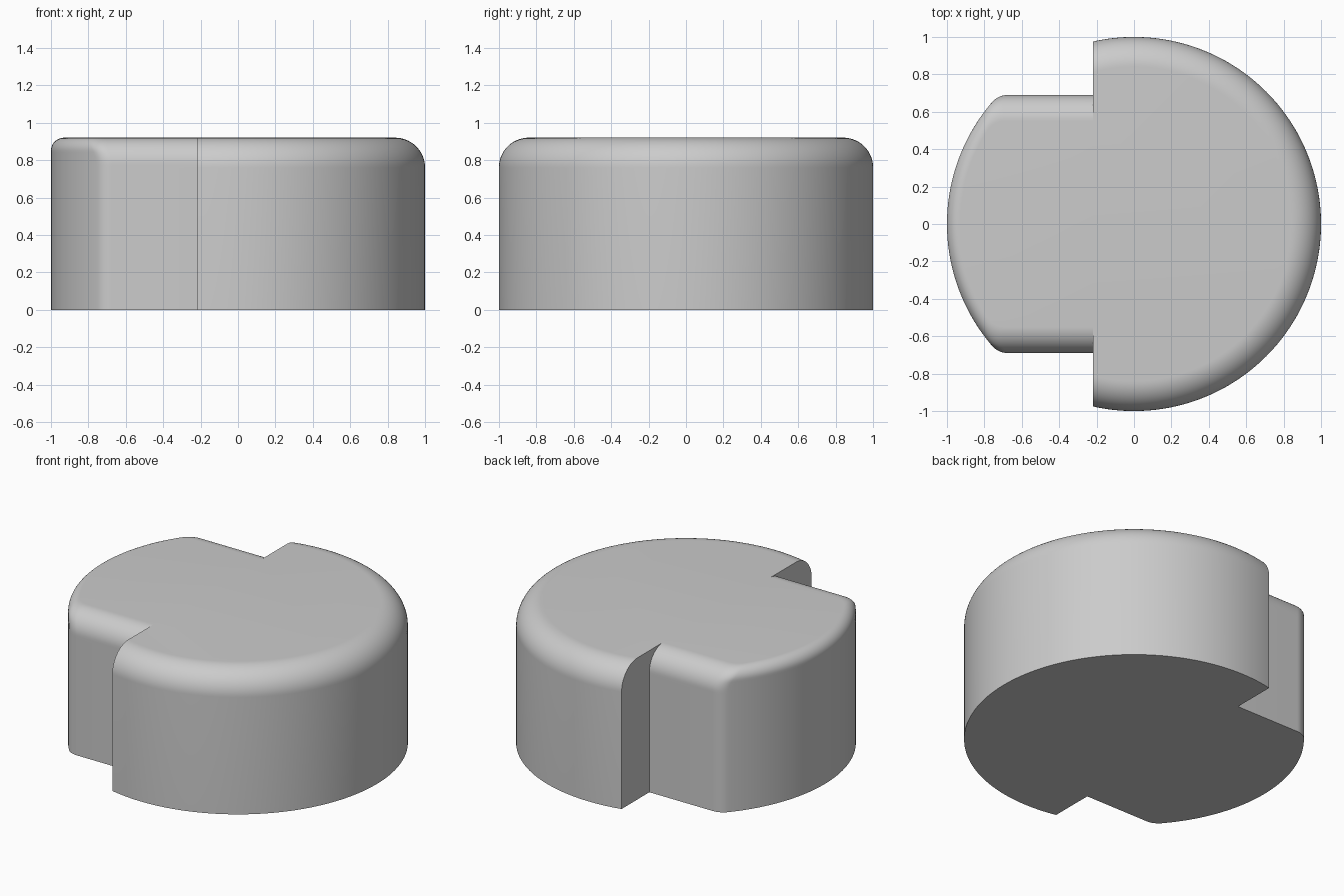
import bpy, bmesh
from math import sqrt, sin, cos, pi, atan2, acos

if "Cube" in bpy.data.objects:
    bpy.data.objects.remove(bpy.data.objects["Cube"])

HEIGHT = 0.92
STEP_X = -0.22          # where the narrow tab meets the round body
TAB_Y = 0.69            # half width of the tab
BODY_R, SIDE_R, NOSE_R = 0.16, 0.14, 0.07   # top edge rounding radii
CORNER_R = 0.11         # vertical corner rounding of the tab


def inset(r, z):
    """How far a rounded top edge of radius r pulls in at height z."""
    d = max(0.0, z - (HEIGHT - r))
    return r - sqrt(max(0.0, r * r - d * d))


def arc(cx, cy, r, a0, a1, n):
    return [(cx + r * cos(a0 + (a1 - a0) * i / n),
             cy + r * sin(a0 + (a1 - a0) * i / n)) for i in range(n + 1)]


def outline(z):
    """Plan outline at height z: round body, step, then rounded tab."""
    body = 1 - inset(BODY_R, z)
    side = TAB_Y - inset(SIDE_R, z)
    nose = 1 - inset(NOSE_R, z)
    # Upper half from the +x point to the -x point
    half = arc(0, 0, body, 0, acos(STEP_X / body), 64)
    half.append((STEP_X, side))
    cy = side - CORNER_R
    cx = -sqrt((nose - CORNER_R) ** 2 - cy * cy)
    a = atan2(cy, cx)
    half += arc(cx, cy, CORNER_R, pi / 2, a, 8)
    half += arc(0, 0, nose, a, pi, 24)[1:]
    # Mirror to the lower half
    return half + [(x, -y) for x, y in half[-2:0:-1]]


# Loft the outlines from the flat base up through the rounded top edge
steps = 18
levels = [0.0] + [HEIGHT - BODY_R + BODY_R * sin(pi / 2 * i / steps)
                  for i in range(steps + 1)]
bm = bmesh.new()
rings = [[bm.verts.new((x, y, z)) for x, y in outline(z)] for z in levels]
for lo, hi in zip(rings, rings[1:]):
    for i in range(len(lo)):
        j = (i + 1) % len(lo)
        bm.faces.new((lo[i], lo[j], hi[j], hi[i]))
bm.faces.new(rings[0][::-1])
bm.faces.new(rings[-1])
bmesh.ops.recalc_face_normals(bm, faces=bm.faces)

mesh = bpy.data.meshes.new("round_cap_with_tab")
bm.to_mesh(mesh)
bm.free()
cap = bpy.data.objects.new("round_cap_with_tab", mesh)
bpy.context.collection.objects.link(cap)

# Smooth shading with crisp step and base edges
bpy.context.view_layer.objects.active = cap
cap.select_set(True)
bpy.ops.object.shade_smooth_by_angle()
